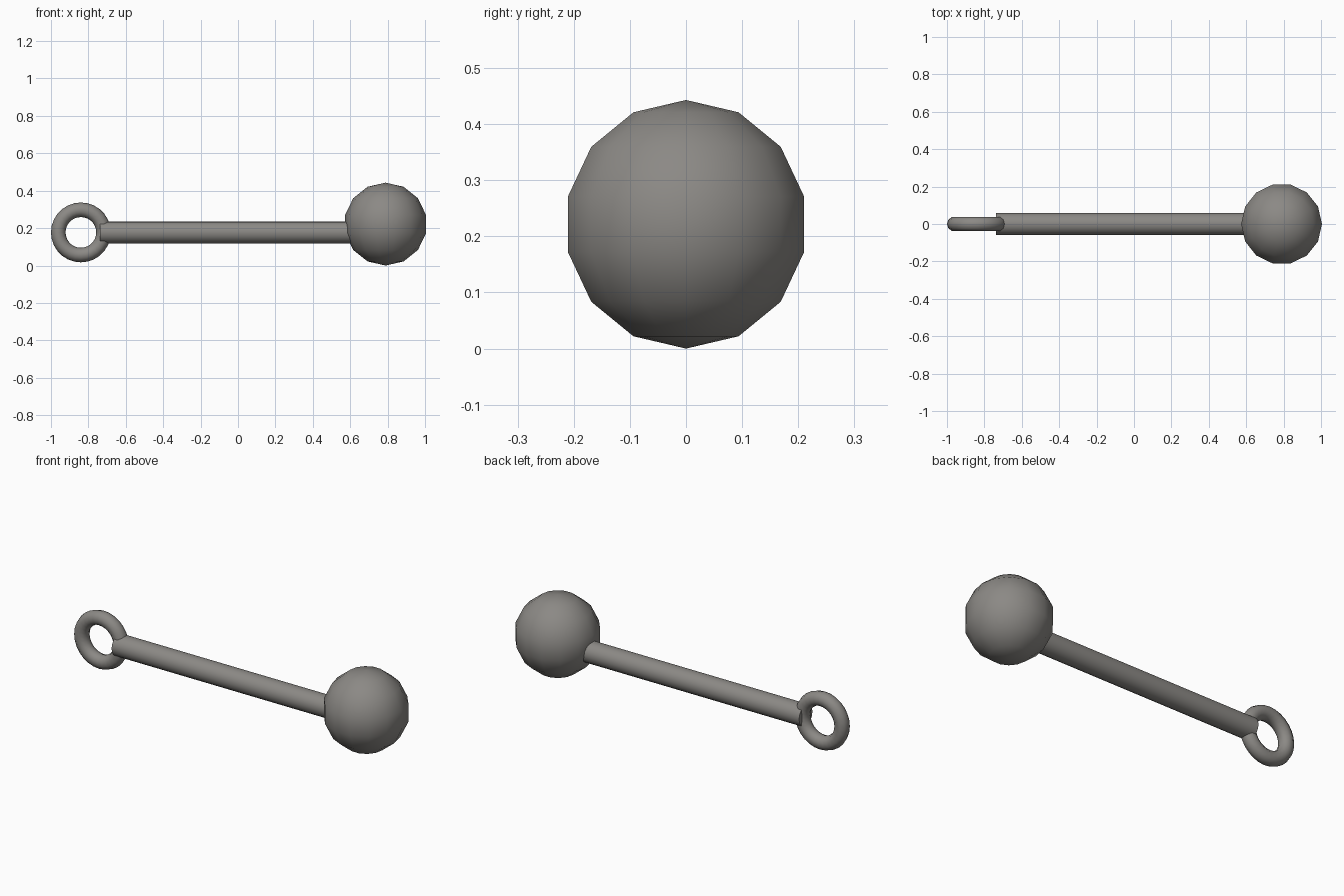
import bpy
import math

cube = bpy.data.objects.get("Cube")
if cube:
    bpy.data.objects.remove(cube, do_unlink=True)

# Single warm grey metal
metal = bpy.data.materials.new("warm_grey_metal")
metal.use_nodes = True
COLOUR = (0.26, 0.25, 0.235, 1)
metal.diffuse_color = COLOUR
metal.node_tree.nodes["Principled BSDF"].inputs["Base Color"].default_value = COLOUR


def finish(name):
    """Name the new part, colour it and smooth it."""
    part = bpy.context.object
    part.name = name
    part.data.materials.append(metal)
    bpy.ops.object.transform_apply(location=False, rotation=True, scale=True)
    bpy.ops.object.shade_smooth_by_angle(angle=math.radians(50))
    return part


# Ball: fourteen sides, a flat column facing each end of the rod
BALL_R = 0.2215
bpy.ops.mesh.primitive_uv_sphere_add(
    segments=14, ring_count=7, radius=BALL_R, location=(0.789, 0, BALL_R),
    rotation=(0, 0, math.pi / 2))
finish("ball")

# Rod: runs from the ring into the ball
ROD_START, ROD_END, AXIS_Z = -0.737, 0.75, 0.177
bpy.ops.mesh.primitive_cylinder_add(
    vertices=16, radius=0.059, depth=ROD_END - ROD_START,
    location=((ROD_START + ROD_END) / 2, 0, AXIS_Z),
    rotation=(0, math.pi / 2, 0))
finish("rod")

# Ring: upright eyelet sunk into the rod end
bpy.ops.mesh.primitive_torus_add(
    major_segments=28, minor_segments=10, major_radius=0.121,
    minor_radius=0.039, location=(-0.84, 0, AXIS_Z),
    rotation=(math.pi / 2, 0, 0))
finish("ring")
